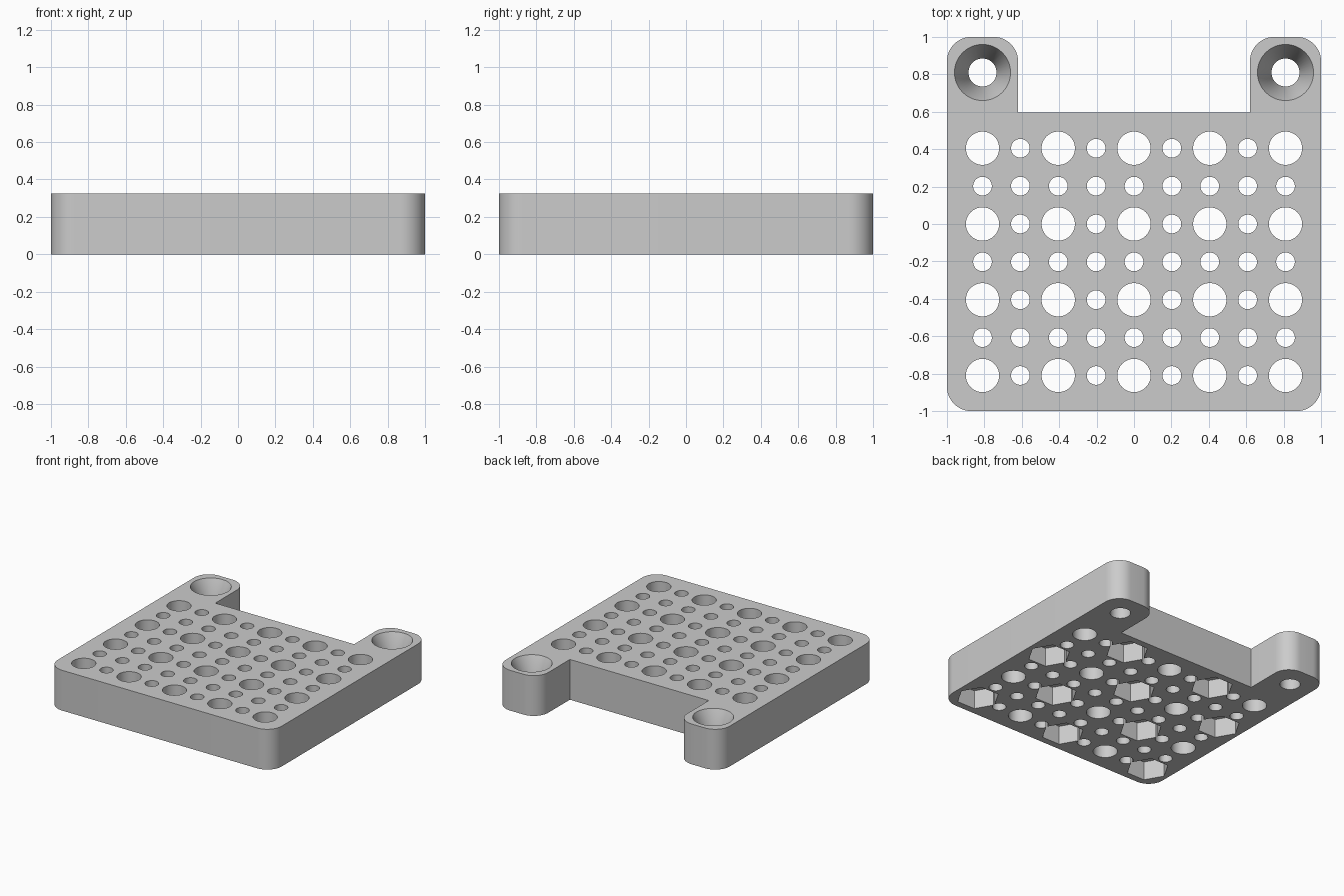
import bpy, bmesh
from math import pi, cos, sin

cube = bpy.data.objects.get("Cube")
if cube:
    bpy.data.objects.remove(cube, do_unlink=True)

HEIGHT = 0.325
PITCH = 0.405
LUG = 2 * PITCH        # lug hole position in x and y
CORNER = 0.13

grey = bpy.data.materials.new("plain_grey")
grey.use_nodes = True
grey.diffuse_color = (0.6, 0.6, 0.6, 1)
grey.node_tree.nodes["Principled BSDF"].inputs["Base Color"].default_value = (0.6, 0.6, 0.6, 1)


def make_object(name, bm):
    bmesh.ops.recalc_face_normals(bm, faces=bm.faces)
    mesh = bpy.data.meshes.new(name)
    bm.to_mesh(mesh)
    bm.free()
    obj = bpy.data.objects.new(name, mesh)
    bpy.context.collection.objects.link(obj)
    return obj


def add_lathe(bm, x, y, profile, sides=48, turn=0.0):
    """Closed solid from (radius, z) rings around a vertical axis."""
    rings = []
    for r, z in profile:
        angles = [turn + 2 * pi * k / sides for k in range(sides)]
        rings.append([bm.verts.new((x + r * cos(a), y + r * sin(a), z)) for a in angles])
    for low, high in zip(rings, rings[1:]):
        for k in range(sides):
            n = (k + 1) % sides
            bm.faces.new((low[k], low[n], high[n], high[k]))
    bm.faces.new(rings[0][::-1])
    bm.faces.new(rings[-1])


def arc(cx, cy, start):
    """Quarter-circle corner, counter-clockwise from the start angle."""
    return [(cx + CORNER * cos(start + pi / 2 * k / 12),
             cy + CORNER * sin(start + pi / 2 * k / 12)) for k in range(13)]


# Plate outline: rounded square with a notch between two rear lugs
far, lug_in, notch = 1 - CORNER, 0.62, 0.595
half = arc(far, -far, -pi / 2) + arc(far, far, 0)
half += arc(lug_in + CORNER, far, pi / 2) + [(lug_in, notch)]
outline = half + [(-x, y) for x, y in reversed(half)]
bm = bmesh.new()
base = bm.faces.new([bm.verts.new((x, y, 0)) for x, y in outline])
top = bmesh.ops.extrude_face_region(bm, geom=[base])["geom"]
bmesh.ops.translate(bm, vec=(0, 0, HEIGHT),
                    verts=[v for v in top if isinstance(v, bmesh.types.BMVert)])
plate = make_object("mounting_plate", bm)

# Cutters: through holes, countersunk lug holes, hexagonal nut pockets
holes, pockets = bmesh.new(), bmesh.new()
for i in range(-4, 5):
    for j in range(-4, 3):
        x, y = i * PITCH / 2, j * PITCH / 2
        large = i % 2 == 0 and j % 2 == 0
        radius = 0.089 if large else 0.05
        add_lathe(holes, x, y, [(radius, -0.1), (radius, HEIGHT + 0.1)])
        if large and (i + j) % 4 == 0:
            add_lathe(pockets, x, y, [(0.157, -0.1), (0.157, 0.15)], sides=6)
for side in (-1, 1):
    add_lathe(holes, side * LUG, LUG,
              [(0.075, -0.1), (0.075, HEIGHT - 0.17), (0.15, HEIGHT), (0.15, HEIGHT + 0.1)])

cutters = [make_object("hole_cutter", holes), make_object("pocket_cutter", pockets)]
for cutter in cutters:
    cutter.hide_render = True
    mod = plate.modifiers.new(cutter.name, 'BOOLEAN')
    mod.operation = 'DIFFERENCE'
    mod.solver = 'EXACT'
    mod.object = cutter

# Bake the cuts, then drop the cutters
graph = bpy.context.evaluated_depsgraph_get()
carved = bpy.data.meshes.new_from_object(plate.evaluated_get(graph))
plate.modifiers.clear()
plate.data = carved
for cutter in cutters:
    bpy.data.objects.remove(cutter, do_unlink=True)
plate.data.materials.clear()
plate.data.materials.append(grey)

# Smooth curved walls, crisp rims
bpy.ops.object.select_all(action='DESELECT')
plate.select_set(True)
bpy.context.view_layer.objects.active = plate
bpy.ops.object.shade_smooth_by_angle(angle=pi / 6)
